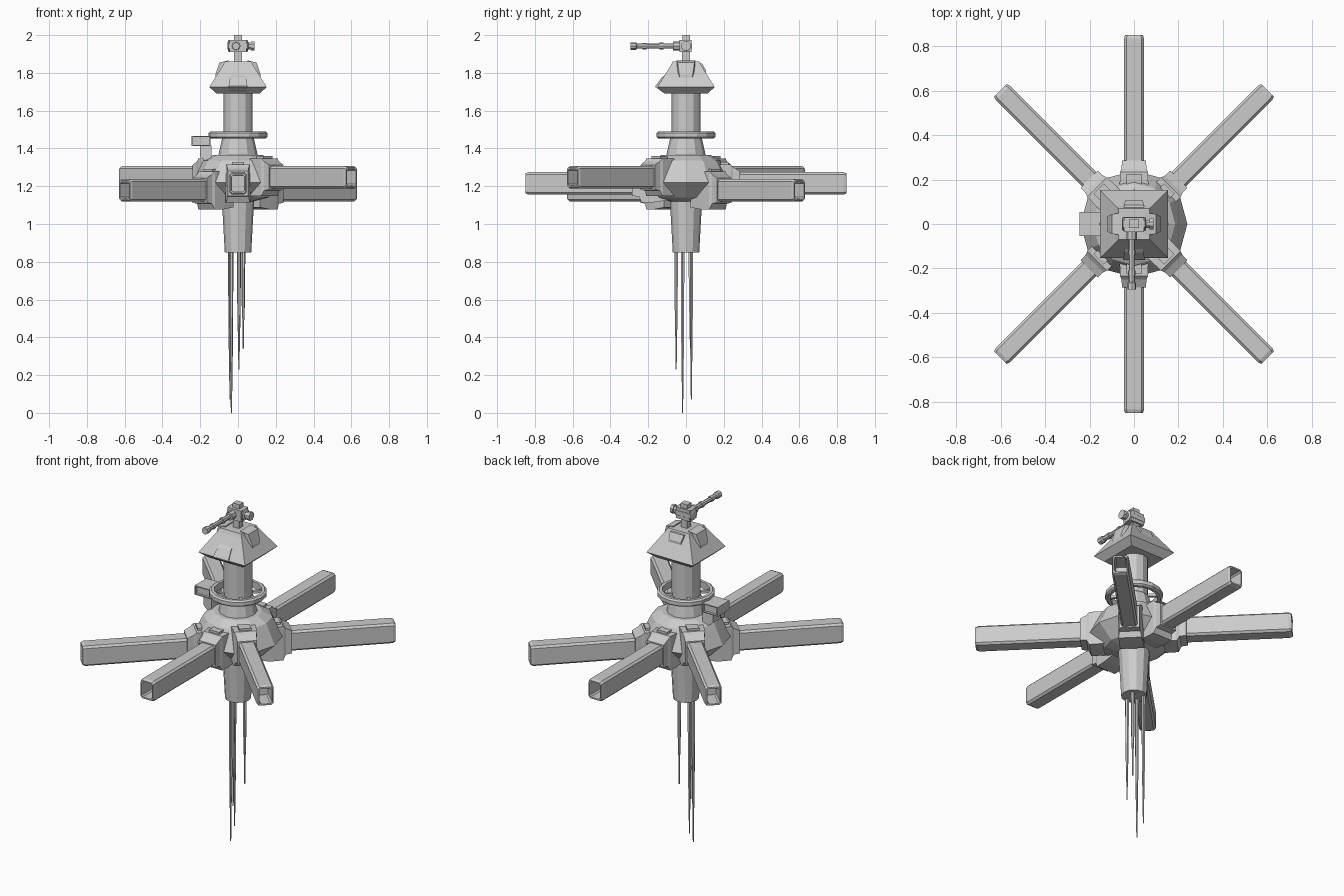
import bpy, bmesh
from math import sin, cos, pi, radians
from mathutils import Matrix, Vector

if "Cube" in bpy.data.objects:
    bpy.data.objects.remove(bpy.data.objects["Cube"])

grey = bpy.data.materials.new("light grey")
grey.diffuse_color = (0.6, 0.6, 0.6, 1)
grey.use_nodes = True
grey.node_tree.nodes["Principled BSDF"].inputs["Base Color"].default_value = grey.diffuse_color


def finish(name, bm, matrix=None):
    if matrix:
        bm.transform(matrix)
    bmesh.ops.recalc_face_normals(bm, faces=bm.faces)
    me = bpy.data.meshes.new(name)
    bm.to_mesh(me)
    bm.free()
    me.materials.append(grey)
    ob = bpy.data.objects.new(name, me)
    bpy.context.collection.objects.link(ob)
    return ob


def lathe(name, profile, sides, matrix=None, turn=0.0, closed=False):
    """Stack of (radius, z) rings; closed joins last ring to the first."""
    bm = bmesh.new()
    rings = [[bm.verts.new((r * cos(2 * pi * i / sides + turn), r * sin(2 * pi * i / sides + turn), z))
              for i in range(sides)] for r, z in profile]
    pairs = list(zip(rings, rings[1:]))
    if closed:
        pairs.append((rings[-1], rings[0]))
    else:
        bm.faces.new(rings[0])
        bm.faces.new(rings[-1])
    for a, b in pairs:
        for i in range(sides):
            j = (i + 1) % sides
            bm.faces.new((a[i], a[j], b[j], b[i]))
    return finish(name, bm, matrix)


def loft(name, sections, matrix=None):
    """Rectangles (x, half_y, z_low, z_high) joined along x."""
    bm = bmesh.new()
    rings = [[bm.verts.new((x, s * h, z)) for s, z in ((-1, lo), (1, lo), (1, hi), (-1, hi))]
             for x, h, lo, hi in sections]
    bm.faces.new(rings[0])
    bm.faces.new(rings[-1])
    for a, b in zip(rings, rings[1:]):
        for i in range(4):
            j = (i + 1) % 4
            bm.faces.new((a[i], a[j], b[j], b[i]))
    return finish(name, bm, matrix)


def box(name, lo, hi, matrix=None):
    return loft(name, [(lo[0], (hi[1] - lo[1]) / 2, lo[2], hi[2]),
                       (hi[0], (hi[1] - lo[1]) / 2, lo[2], hi[2])],
                (matrix or Matrix()) @ Matrix.Translation((0, (lo[1] + hi[1]) / 2, 0)))


# central body: lower column, hub, neck
lathe("lower_column", [(0.07, 0.85), (0.085, 1.12), (0.085, 1.2)], 12)
lathe("hub", [(0.085, 1.12), (0.16, 1.14), (0.24, 1.22), (0.20, 1.305), (0.185, 1.335), (0.13, 1.365)], 12)
lathe("neck", [(0.105, 1.36), (0.085, 1.45), (0.077, 1.46), (0.077, 1.70)], 12)

# open ring around the neck, held by four struts
lathe("neck_ring", [(0.128, 1.452), (0.145, 1.452), (0.155, 1.46), (0.155, 1.482),
                    (0.145, 1.49), (0.128, 1.49)], 16, closed=True)
for i in range(2):
    box("ring_strut", (-0.135, -0.008, 1.46), (0.135, 0.008, 1.475), Matrix.Rotation(i * pi / 2 + pi / 4, 4, 'Z'))


# six hollow arms at three heights, each with a root collar
def arm(angle, z):
    m = Matrix.Translation((0, 0, z)) @ Matrix.Rotation(radians(angle), 4, 'Z')
    w, h, c = 0.045, 0.059, 0.011
    outline = [(w, h - c), (w - c, h), (c - w, h), (-w, h - c),
               (-w, c - h), (c - w, -h), (w - c, -h), (w, c - h)]
    bm = bmesh.new()
    rings = []
    # the last two sections form the recess in the open end
    for x, k in ((0.1, 1), (0.835, 1), (0.85, 0.9), (0.85, 0.76), (0.74, 0.72)):
        rings.append([bm.verts.new((x, k * y, k * zz)) for y, zz in outline])
    for a, b in zip(rings, rings[1:]):
        for i in range(8):
            j = (i + 1) % 8
            bm.faces.new((a[i], a[j], b[j], b[i]))
    bm.faces.new(rings[0])
    bm.faces.new(rings[-1])
    finish("arm", bm, m)
    loft("arm_collar", [(0.10, 0.065, -0.09, 0.09), (0.17, 0.065, -0.1, 0.1),
                        (0.235, 0.062, -0.1, 0.1), (0.25, 0.056, -0.07, 0.085),
                        (0.285, 0.054, -0.066, 0.066)], m)
    box("collar_clamp", (0.17, -0.033, 0.09), (0.225, 0.033, 0.113), m)


for angle, z in ((90, 1.215), (-90, 1.215), (45, 1.178), (-135, 1.178), (135, 1.247), (-45, 1.247)):
    arm(angle, z)

# side pod on a strut
loft("pod_strut", [(-0.20, 0.035, 1.355, 1.415), (-0.14, 0.045, 1.31, 1.415)])
pod = box("side_pod", (-0.245, -0.055, 1.413), (-0.145, 0.055, 1.467))
bm = bmesh.new()
bm.from_mesh(pod.data)
ends = [f for f in bm.faces if abs(f.normal.y) > 0.9]
bmesh.ops.inset_individual(bm, faces=ends, thickness=0.008, depth=0)
bmesh.ops.inset_individual(bm, faces=ends, thickness=0.001, depth=-0.012)
bm.to_mesh(pod.data)
bm.free()

# square pyramid cap with raised panels on the four sides
q = 2 ** 0.5
lathe("cap", [(0.113 * q, 1.69), (0.152 * q, 1.725), (0.08 * q, 1.84), (0.07 * q, 1.86)], 4, turn=pi / 4)
for a in (0, 180):
    loft("cap_side_panel", [(0.05, 0.05, 1.75, 1.866), (0.098, 0.045, 1.75, 1.855),
                            (0.12, 0.035, 1.76, 1.79)], Matrix.Rotation(radians(a), 4, 'Z'))
loft("cap_front_panel", [(0.10, 0.04, 1.70, 1.80), (0.128, 0.042, 1.70, 1.775), (0.162, 0.05, 1.725, 1.73)],
     Matrix.Rotation(-pi / 2, 4, 'Z'))
loft("cap_rear_panel", [(0.04, 0.05, 1.80, 1.855), (0.085, 0.045, 1.80, 1.85), (0.105, 0.04, 1.80, 1.815)],
     Matrix.Rotation(pi / 2, 4, 'Z'))

# mast and turret head
box("mast", (-0.02, -0.02, 1.84), (0.02, 0.02, 1.92))
box("mast_top", (-0.022, -0.018, 1.96), (0.022, 0.02, 2.0))
box("turret_head", (-0.045, -0.035, 1.91), (0.045, 0.03, 1.975))
across = Matrix.Translation((0, 0, 1.943)) @ Matrix.Rotation(pi / 2, 4, 'Y')
lathe("turret_drum", [(0.02, -0.055), (0.034, -0.05), (0.034, 0.05), (0.02, 0.055),
                      (0.02, 0.07), (0.026, 0.07), (0.026, 0.088)], 8, across, turn=pi / 8)
# stepped barrel pointing to the front
along = Matrix.Translation((-0.01, 0, 1.942)) @ Matrix.Rotation(pi / 2, 4, 'X')
lathe("barrel", [(0.024, 0.02), (0.024, 0.07), (0.014, 0.07), (0.014, 0.12), (0.018, 0.12), (0.018, 0.14),
                 (0.013, 0.14), (0.013, 0.21), (0.017, 0.21), (0.017, 0.23), (0.014, 0.23),
                 (0.014, 0.26), (0.02, 0.265), (0.02, 0.295)], 8, along)

# hanging antenna spikes, each tapering to its own depth
for x, y, tip in ((-0.035, -0.018, 0.0), (0.005, -0.052, 0.23), (0.028, 0.023, 0.34), (-0.042, 0.028, 0.07)):
    mid = tip + 0.45 * (0.86 - tip)
    lathe("antenna_spike", [(0.003, tip), (0.005, tip + 0.15), (0.0085, mid), (0.011, 0.86)], 6,
          Matrix.Translation((x, y, 0)))
